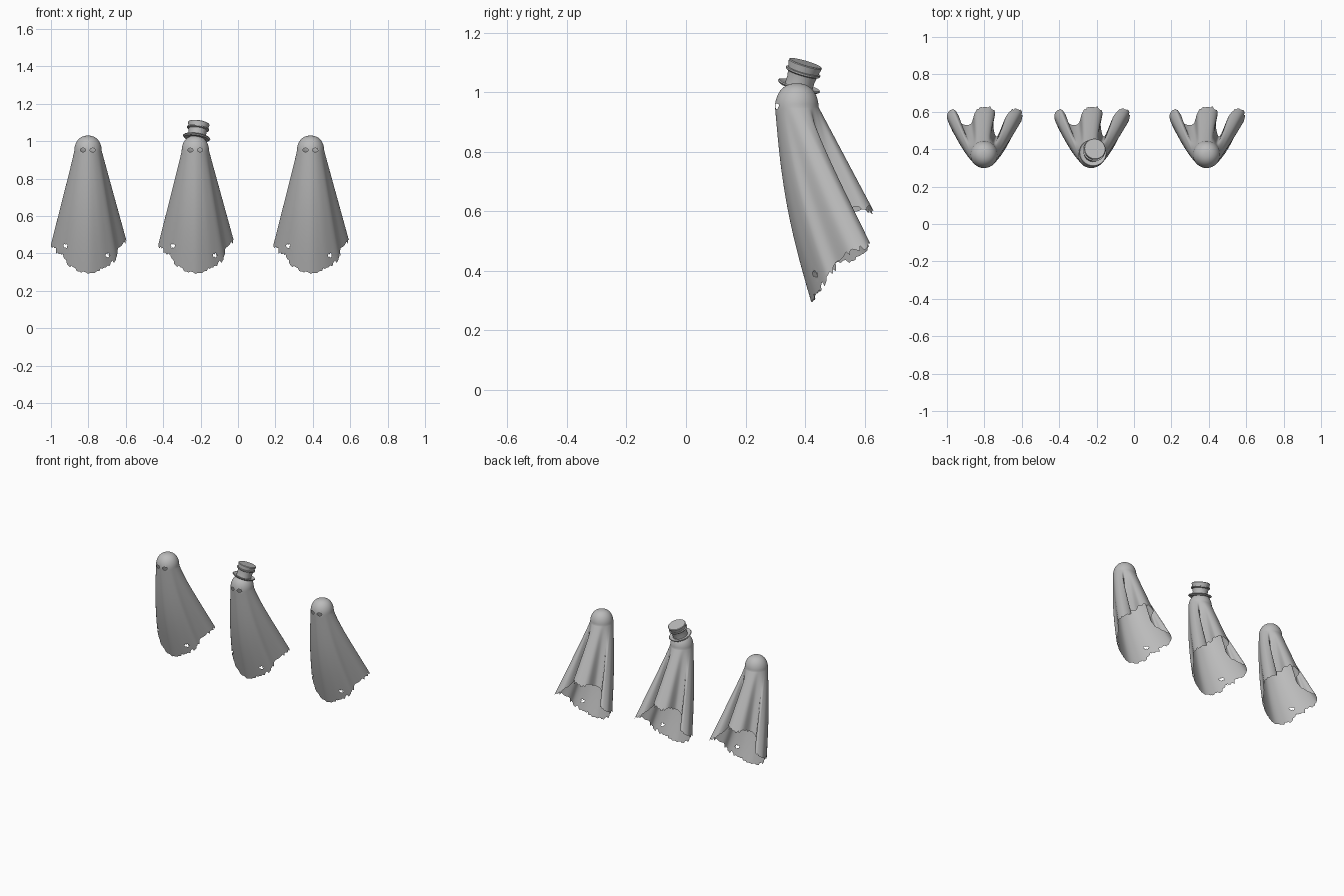
import bpy, bmesh, math, random
from mathutils import Vector, Matrix

old = bpy.data.objects.get("Cube")
if old:
    bpy.data.objects.remove(old, do_unlink=True)

random.seed(4)
STEPS, BODY, DOME = 8, 90, 12
HEAD = Vector((0, 0.372, 0.95))
RADIUS = 0.073


def material(name, value):
    m = bpy.data.materials.new(name)
    m.use_nodes = True
    m.diffuse_color = (value, value, value, 1)
    m.node_tree.nodes["Principled BSDF"].inputs["Base Color"].default_value = m.diffuse_color
    return m


cloth = material("grey cloth", 0.5)


def finish(bm, name, location=(0, 0, 0)):
    mesh = bpy.data.meshes.new(name)
    bm.to_mesh(mesh)
    bm.free()
    mesh.materials.append(cloth)
    for p in mesh.polygons:
        p.use_smooth = True
    return place(name, mesh, location)


def place(name, mesh, location):
    ob = bpy.data.objects.new(name, mesh)
    ob.location = location
    bpy.context.collection.objects.link(ob)
    return ob


# Draped hem outline in hundredths, starting at the front, towards +x
HEM = [(0, 42.5, 28), (7, 44, 29), (12, 46, 32), (15.5, 48, 36), (16.5, 51, 41),
       (20.5, 56, 45), (20, 61, 47), (16, 62, 49), (12, 58, 53), (7, 47, 60),
       (5, 53, 60), (6, 60, 60), (3, 63, 60), (-2, 62.5, 59), (-5, 60, 59),
       (-7, 54, 57), (-12, 54, 53), (-14, 59, 49), (-17, 62, 47), (-20, 59, 44),
       (-19, 54, 41), (-16, 49, 38), (-12, 46, 34), (-7, 44, 30)]
HEM = [Vector(p) / 100 for p in HEM]


def smooth_loop(points):
    out, n = [], len(points)
    for i in range(n):
        a, b, c, d = (points[(i + k) % n] for k in (-1, 0, 1, 2))
        for s in range(STEPS):
            t = s / STEPS
            out.append(0.5 * (2 * b + (c - a) * t + (2 * a - 5 * b + 4 * c - d) * t * t
                              + (3 * b - a - 3 * c + d) * t ** 3))
    return out


# Torn edge: short runs of columns share a random length
def torn_lengths(n):
    out = []
    while len(out) < n:
        cut = random.uniform(0, 0.045)
        out += [1 - cut - random.uniform(0, 0.008) for _ in range(random.randint(1, 4))]
    return out[:n]


def cut_hole(bm, x, z, w, h):
    def dist(v):
        return math.hypot((v.co.x - x) / w, (v.co.z - z) / h)

    front = [v for v in bm.verts if v.co.y < 0.56 and dist(v) < 1.3]
    front = [v for v in front if v.normal.y < 0]
    for v in front:
        d = dist(v)
        if 0.7 < d:
            v.co.x = x + (v.co.x - x) / d
            v.co.z = z + (v.co.z - z) / d
    inside = set(v for v in front if dist(v) < 1.01)
    doomed = [f for f in bm.faces if all(v in inside for v in f.verts)]
    bmesh.ops.delete(bm, geom=doomed, context="FACES")


# Sheet: rounded head flowing into a folded, torn skirt
def build_sheet():
    bm = bmesh.new()
    hem = smooth_loop(HEM)
    n = len(hem)
    lengths = torn_lengths(n)
    top = bm.verts.new(HEAD + Vector((0, 0, 0.08)))
    rings = []
    for j in range(1, DOME):
        a = j / DOME * math.pi / 2
        r = RADIUS * math.sin(a) ** 0.85
        rings.append([bm.verts.new(HEAD + Vector((r * math.sin(u), -r * math.cos(u), 0.08 * math.cos(a))))
                      for u in (math.tau * i / n for i in range(n))])
    for j in range(BODY + 1):
        ring = []
        for i, end in enumerate(hem):
            u = math.tau * i / n
            t = j / BODY * lengths[i]
            start = HEAD + RADIUS * Vector((math.sin(u), -math.cos(u), 0))
            p = start.lerp(end, t)
            p.y -= 0.022 * math.sin(math.pi * t) * max(0, math.cos(u))
            ring.append(bm.verts.new(p))
        rings.append(ring)
    for i in range(n):
        k = (i + 1) % n
        bm.faces.new((top, rings[0][i], rings[0][k]))
        for a, b in zip(rings, rings[1:]):
            bm.faces.new((a[i], b[i], b[k], a[k]))
    bm.normal_update()
    # Eye holes and moth holes
    for x in (-0.027, 0.025):
        cut_hole(bm, x, 0.953, 0.015, 0.01)
    for x, z, r in ((-0.12, 0.44, 0.012), (-0.143, 0.39, 0.011), (-0.178, 0.42, 0.01), (0.105, 0.39, 0.012)):
        cut_hole(bm, x, z, r, r)
    return bm


sheet = finish(build_sheet(), "ghost_sheet_right", (-0.802, 0, 0))
place("ghost_sheet_middle", sheet.data, (-0.228, 0, 0))
place("ghost_sheet_left", sheet.data, (0.388, 0, 0))


# Hat parts: profiles turned about a tilted axis
def turned(name, profile):
    bm = bmesh.new()
    verts = [bm.verts.new((r, 0, z)) for r, z in profile]
    edges = [bm.edges.new(pair) for pair in zip(verts, verts[1:])]
    bmesh.ops.spin(bm, geom=verts + edges, cent=(0, 0, 0), axis=(0, 0, 1),
                   angle=math.tau, steps=40, use_merge=True)
    bmesh.ops.remove_doubles(bm, verts=bm.verts, dist=0.0001)
    bmesh.ops.recalc_face_normals(bm, faces=bm.faces)
    tilt = Vector((0.012, 0.023, 0.078)).to_track_quat("Z", "Y").to_matrix().to_4x4()
    bmesh.ops.transform(bm, matrix=tilt, verts=bm.verts)
    ob = finish(bm, name, (-0.222, 0.377, 1.014))
    bpy.context.view_layer.objects.active = ob
    ob.select_set(True)
    bpy.ops.object.shade_smooth_by_angle(angle=math.radians(35))
    ob.select_set(False)


turned("hat_brim", [(0.045, 0), (0.066, 0), (0.074, 0.007), (0.071, 0.011), (0.063, 0.006), (0.045, 0.006), (0.045, 0)])
turned("hat_crown", [(0.048, 0), (0.047, 0.03), (0.051, 0.055), (0.058, 0.085), (0.055, 0.088), (0, 0.088)])
turned("hat_band", [(0.05, 0.05), (0.059, 0.054), (0.06, 0.06), (0.052, 0.062)])
